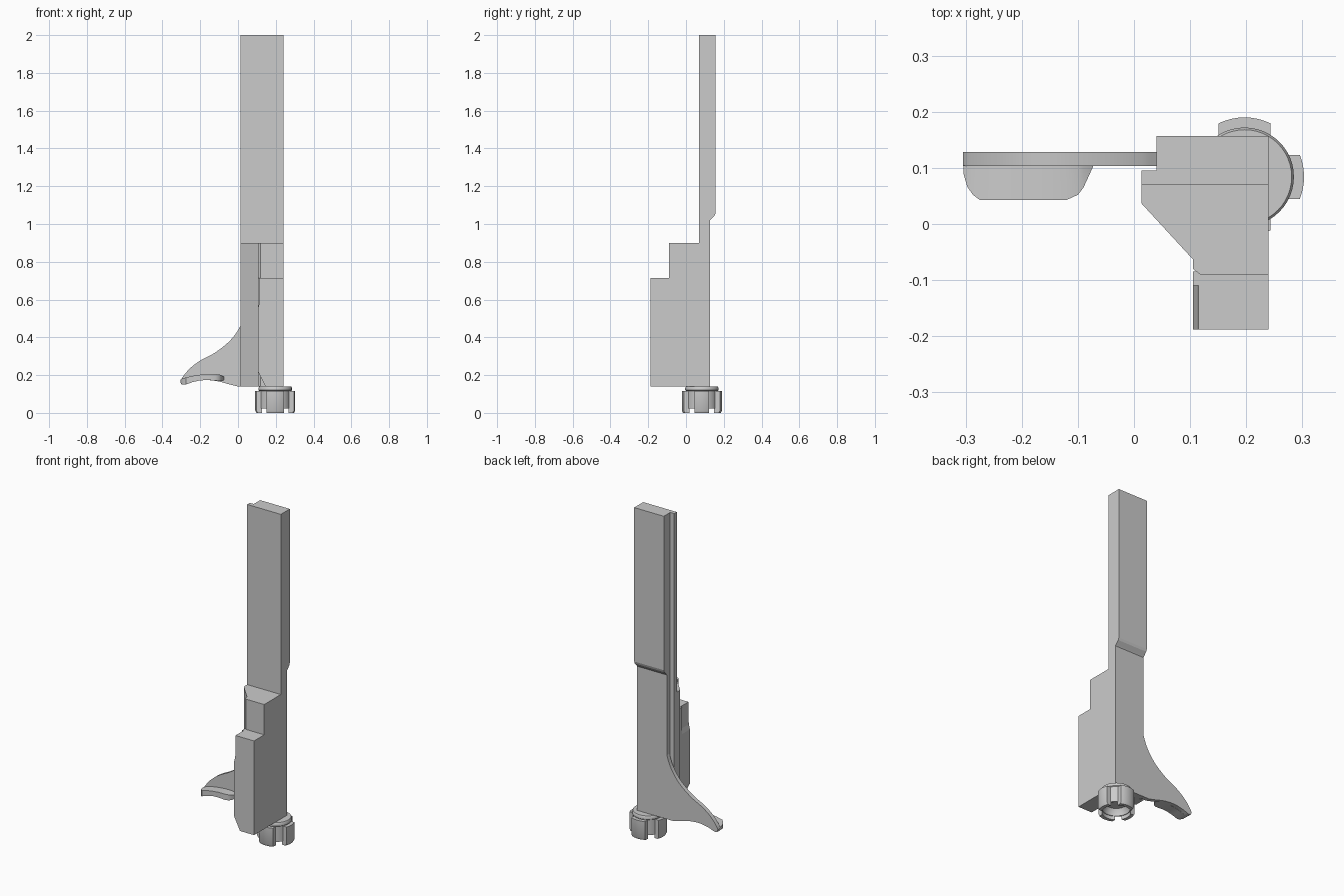
import bpy, bmesh, math
from mathutils import Vector

if "Cube" in bpy.data.objects:
    bpy.data.objects.remove(bpy.data.objects["Cube"])


def finish(name, bm, smooth=False):
    bmesh.ops.remove_doubles(bm, verts=bm.verts, dist=1e-5)
    bmesh.ops.recalc_face_normals(bm, faces=bm.faces)
    mesh = bpy.data.meshes.new(name)
    bm.to_mesh(mesh)
    bm.free()
    ob = bpy.data.objects.new(name, mesh)
    bpy.context.collection.objects.link(ob)
    bpy.context.view_layer.objects.active = ob
    bpy.ops.object.select_all(action='DESELECT')
    ob.select_set(True)
    if smooth:
        bpy.ops.object.shade_smooth_by_angle(angle=math.radians(30))
    return ob


def prism(name, pts, axis, lo, hi, smooth=False):
    """Extrude a 2D outline along an axis from lo to hi."""
    place = {'x': lambda a, b, t: (t, a, b),
             'y': lambda a, b, t: (a, t, b),
             'z': lambda a, b, t: (a, b, t)}[axis]
    bm = bmesh.new()
    face = bm.faces.new([bm.verts.new(place(a, b, lo)) for a, b in pts])
    out = bmesh.ops.extrude_face_region(bm, geom=[face])
    move = Vector(place(0, 0, hi - lo))
    bmesh.ops.translate(bm, vec=move, verts=[v for v in out['geom'] if isinstance(v, bmesh.types.BMVert)])
    return finish(name, bm, smooth)


def loft(name, sections, smooth=True):
    """Skin a row of equal-length point rings and cap both ends."""
    bm = bmesh.new()
    rings = [[bm.verts.new(p) for p in s] for s in sections]
    for r, s in zip(rings, rings[1:]):
        for i in range(len(r)):
            j = (i + 1) % len(r)
            bm.faces.new((r[i], r[j], s[j], s[i]))
    bm.faces.new(rings[0])
    bm.faces.new(rings[-1])
    return finish(name, bm, smooth)


def spline(pts, steps=4):
    """Catmull-Rom curve through the points."""
    p = [Vector(q) for q in pts]
    p = [2 * p[0] - p[1]] + p + [2 * p[-1] - p[-2]]
    out = []
    for a, b, c, d in zip(p, p[1:], p[2:], p[3:]):
        for k in range(steps):
            t = k / steps
            out.append(0.5 * (2 * b + (c - a) * t + (2 * a - 5 * b + 4 * c - d) * t * t
                              + (3 * b - a - 3 * c + d) * t ** 3))
    return out + [p[-2]]


# Main column: tall plate with a step on its back
column = prism('column', [(0.07, 0.14), (0.128, 0.14), (0.128, 1.02), (0.133, 1.026), (0.152, 1.046),
                          (0.157, 1.06), (0.157, 2), (0.07, 2)], 'x', 0.04, 0.24)
# Narrow rail along the left edge of the column
rail = prism('side_rail', [(0.013, 0.07), (0.04, 0.07), (0.04, 0.095), (0.013, 0.095)], 'z', 0.14, 2)
# Slanted middle housing
middle = prism('middle_housing', [(0.013, 0.07), (0.013, 0.037), (0.105, -0.063), (0.105, -0.08),
                                  (0.118, -0.09), (0.24, -0.09), (0.24, 0.07)], 'z', 0.14, 0.9)
# Front housing with a chamfered lower corner and a recessed upper side
front = prism('front_housing', [(0.145, 0.14), (0.24, 0.14), (0.24, 0.715), (0.115, 0.715),
                                (0.115, 0.61), (0.112, 0.58), (0.105, 0.55), (0.105, 0.22)],
              'y', -0.188, -0.11)
neck = prism('housing_neck', [(0.145, 0.14), (0.24, 0.14), (0.24, 0.715), (0.105, 0.715), (0.105, 0.22)],
             'y', -0.11, -0.085)

# Join the body parts into one shell
for part in (rail, middle, neck, front):
    mod = column.modifiers.new('join_' + part.name, 'BOOLEAN')
    mod.operation = 'UNION'
    mod.solver = 'EXACT'
    mod.object = part
    bpy.context.view_layer.objects.active = column
    bpy.ops.object.modifier_apply(modifier=mod.name)
    bpy.data.objects.remove(part, do_unlink=True)
column.name = 'body'

# Swept side fin
upper = spline([(0.04, 0.53), (0.013, 0.46), (-0.04, 0.385), (-0.12, 0.32), (-0.2, 0.277), (-0.255, 0.235),
                (-0.293, 0.19), (-0.305, 0.167)])
lower = spline([(-0.3, 0.152), (-0.28, 0.15), (-0.24, 0.164), (-0.18, 0.174), (-0.11, 0.168),
                (-0.05, 0.152), (0, 0.14)])
prism('side_fin', [tuple(p) for p in upper + lower] + [(0.04, 0.14)], 'y', 0.103, 0.128, True)

# Curved finger rest in front of the fin: x, front y, bottom z, top z
stations = [((-0.304, 0.09), (0.158, 0.176)), ((-0.297, 0.066), (0.151, 0.18)),
            ((-0.287, 0.052), (0.15, 0.184)), ((-0.275, 0.043), (0.151, 0.188)),
            ((-0.24, 0.043), (0.163, 0.196)), ((-0.2, 0.043), (0.172, 0.202)),
            ((-0.16, 0.043), (0.174, 0.206)), ((-0.12, 0.043), (0.171, 0.206)),
            ((-0.1, 0.052), (0.169, 0.203)), ((-0.09, 0.065), (0.169, 0.2)),
            ((-0.073, 0.102), (0.174, 0.19))]
loft('finger_rest', [[(x, y, b), (x, 0.104, b), (x, 0.104, t), (x, y, t)] for (x, y), (b, t) in stations])

# Hollow round socket below the column
CX, CY = 0.197, 0.084
profile = [(0.06, 0.06), (0.072, 0.04), (0.076, 0.022), (0.084, 0.022), (0.084, 0.116), (0.088, 0.12),
           (0.088, 0.133), (0.084, 0.14)]
N = 48
loft('socket', [[(CX + r * math.cos(i * math.tau / N), CY + r * math.sin(i * math.tau / N), z)
                 for i in range(N)] for r, z in profile])


# Four curved lugs around the socket
def lug_ring(angle, half, r_in, r_out, z):
    ring = []
    for r, order in ((r_out, range(-4, 5)), (r_in, range(4, -5, -1))):
        for k in order:
            w = half * k / 4
            u = math.sqrt(r * r - w * w)
            ring.append((CX + u * math.cos(angle) - w * math.sin(angle),
                         CY + u * math.sin(angle) + w * math.cos(angle), z))
    return ring


for i in range(4):
    half = 0.039 if i % 2 == 0 else 0.046
    loft(f'lug_{i + 1}', [lug_ring(i * math.pi / 2, half, 0.08, r, z)
                          for r, z in ((0.1, 0), (0.106, 0.012), (0.106, 0.115))])
